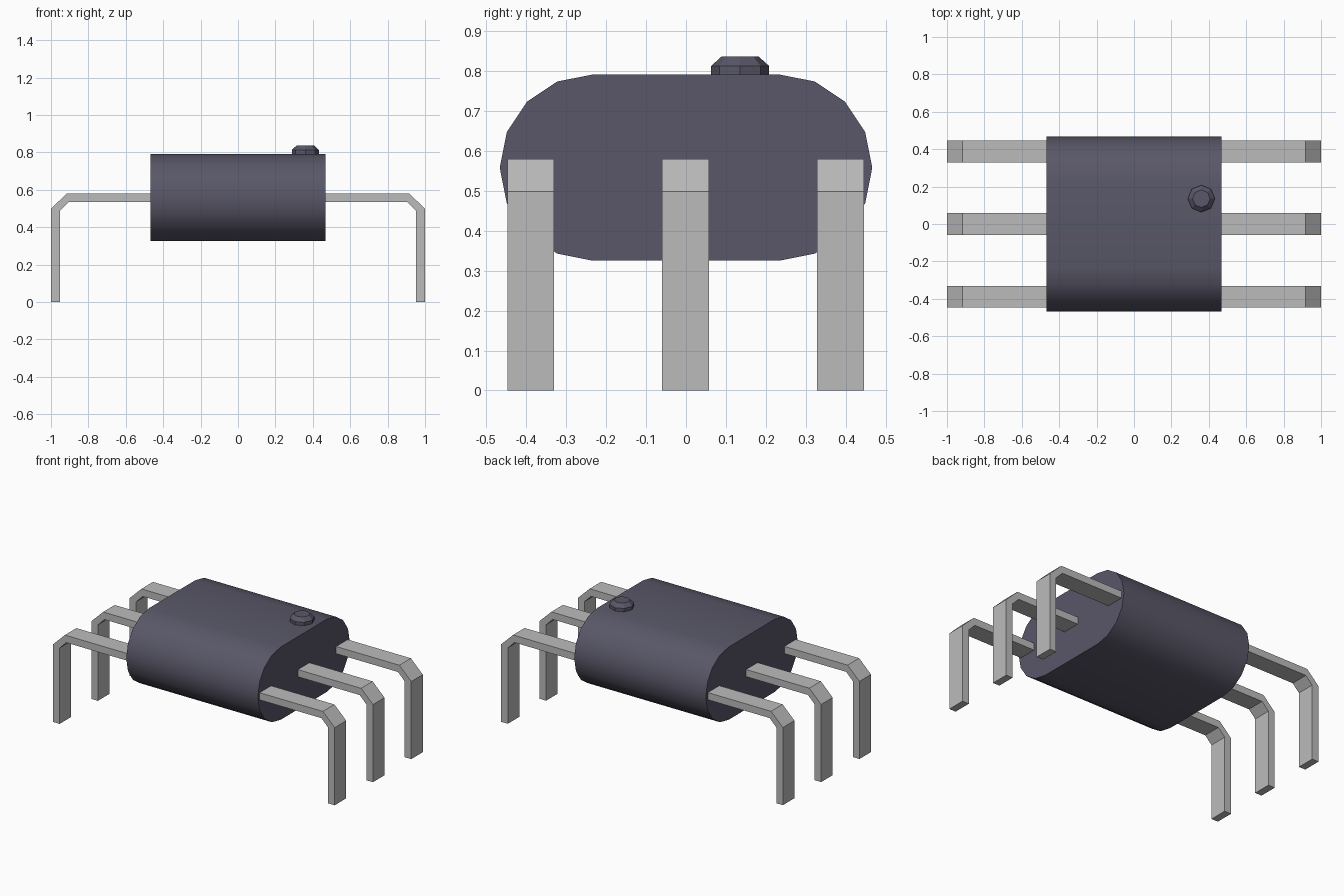
import bpy, bmesh, math
from mathutils import Matrix

cube = bpy.data.objects.get("Cube")
if cube:
    bpy.data.objects.remove(cube, do_unlink=True)


def material(name, color):
    mat = bpy.data.materials.new(name)
    mat.diffuse_color = color
    mat.use_nodes = True
    mat.node_tree.nodes["Principled BSDF"].inputs["Base Color"].default_value = color
    return mat


def finish(name, bm, mat):
    bmesh.ops.recalc_face_normals(bm, faces=bm.faces)
    mesh = bpy.data.meshes.new(name)
    bm.to_mesh(mesh)
    bm.free()
    mesh.materials.append(mat)
    obj = bpy.data.objects.new(name, mesh)
    bpy.context.collection.objects.link(obj)
    return obj


def prism(name, outline, extrusion, mat):
    """Extrude a closed 3D outline along a vector."""
    bm = bmesh.new()
    face = bm.faces.new([bm.verts.new(p) for p in outline])
    new = bmesh.ops.extrude_face_region(bm, geom=[face])["geom"]
    verts = [v for v in new if isinstance(v, bmesh.types.BMVert)]
    bmesh.ops.translate(bm, vec=extrusion, verts=verts)
    return finish(name, bm, mat)


dark_plastic = material("dark plastic", (0.10, 0.096, 0.138, 1))
grey_metal = material("grey metal", (0.50, 0.50, 0.50, 1))

# Body: stadium cross-section with two half-round sides, run along x
R, MID_Z, HALF_X = 0.2333, 0.5583, 0.467
section = []
for side, start in ((1, -90), (-1, 90)):
    for i in range(9):
        a = math.radians(start + i * 22.5)
        section.append((-HALF_X, side * R + R * math.cos(a), MID_Z + R * math.sin(a)))
body = prism("body", section, (2 * HALF_X, 0, 0), dark_plastic)
bpy.ops.object.select_all(action='DESELECT')
body.select_set(True)
bpy.context.view_layer.objects.active = body
bpy.ops.object.shade_smooth_by_angle(angle=math.radians(30))

# Legs: bent flat strips, three on each side
LEG_W = 0.117
strip = [(0.46, 0.58), (0.916, 0.58), (1.0, 0.498), (1.0, 0),
         (0.953, 0), (0.953, 0.487), (0.906, 0.534), (0.46, 0.534)]
for side, side_name in ((1, "left"), (-1, "right")):
    for y, place in ((-0.389, "front"), (-0.001, "middle"), (0.387, "back")):
        outline = [(side * x, y - LEG_W / 2, z) for x, z in strip]
        prism(f"{place}_{side_name}_leg", outline, (0, LEG_W, 0), grey_metal)

# Marker knob: eight-sided stud with a chamfered top
bm = bmesh.new()
for r1, r2, z1, z2 in ((0.0725, 0.0725, 0.785, 0.813), (0.0725, 0.047, 0.813, 0.836)):
    bmesh.ops.create_cone(bm, cap_ends=False, segments=8, radius1=r1, radius2=r2,
                          depth=z2 - z1,
                          matrix=Matrix.Translation((0.36, 0.1355, (z1 + z2) / 2)))
bmesh.ops.remove_doubles(bm, verts=bm.verts, dist=0.0005)
bmesh.ops.holes_fill(bm, edges=[e for e in bm.edges if e.is_boundary], sides=8)
finish("marker_knob", bm, dark_plastic)
